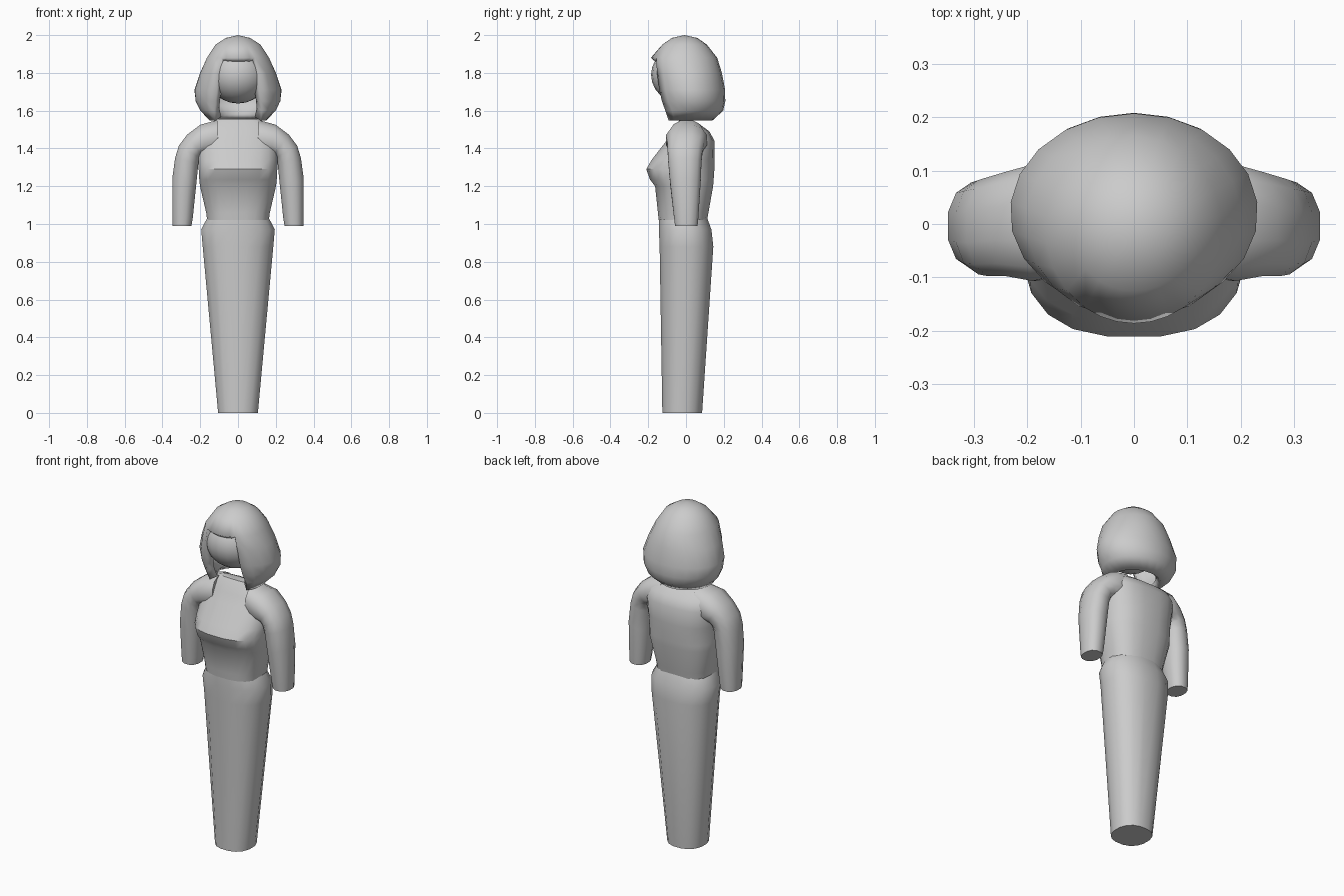
import bpy, bmesh, math

if "Cube" in bpy.data.objects:
    bpy.data.objects.remove(bpy.data.objects["Cube"])


def finish(name, bm, angle=40):
    me = bpy.data.meshes.new(name)
    bm.to_mesh(me)
    bm.free()
    ob = bpy.data.objects.new(name, me)
    bpy.context.collection.objects.link(ob)
    bpy.ops.object.select_all(action='DESELECT')
    ob.select_set(True)
    bpy.context.view_layer.objects.active = ob
    bpy.ops.object.shade_smooth_by_angle(angle=math.radians(angle))
    return ob


def spow(v, p):
    return math.copysign(abs(v) ** (2 / p), v)


def loft(name, sections, n=16, p=2.4, mirror=False):
    """Rings through (x0, z0)-(x1, z1), front y to back y, capped at both ends."""
    bm = bmesh.new()
    for side in ((1, -1) if mirror else (1,)):
        rings = []
        for x0, z0, x1, z1, yf, yb in sections:
            ring = []
            for k in range(n):
                t = 2 * math.pi * (k + 0.5) / n
                s = 0.5 + 0.5 * spow(math.cos(t), p)
                y = (yf + yb) / 2 + (yb - yf) / 2 * spow(math.sin(t), p)
                ring.append(bm.verts.new((side * (x0 + (x1 - x0) * s), y, z0 + (z1 - z0) * s)))
            rings.append(ring)
        for a, b in zip(rings, rings[1:]):
            for k in range(n):
                j = (k + 1) % n
                bm.faces.new((a[k], a[j], b[j], b[k]))
        bm.faces.new(rings[0])
        bm.faces.new(rings[-1])
    bmesh.ops.recalc_face_normals(bm, faces=bm.faces)
    return finish(name, bm)


def level(z, w, yf, yb):
    return (-w, z, w, z, yf, yb)


# Lower body: one tapered form
loft("lower_body", [
    level(0, .107, -.127, .087), level(.88, .19, -.142, .147),
    level(.97, .198, -.146, .137), level(1.03, .167, -.146, .115)], p=2.3)

# Torso with waist, chest and sloping shoulders
loft("torso", [
    level(1.02, .165, -.146, .113), level(1.06, .17, -.15, .12),
    level(1.2, .203, -.165, .145), level(1.235, .207, -.192, .148),
    level(1.29, .21, -.212, .152), level(1.34, .212, -.183, .153),
    level(1.44, .215, -.105, .152), level(1.49, .2, -.075, .125),
    level(1.53, .165, -.05, .07), level(1.555, .11, -.03, .02)], n=20, p=2.6)

# Arms, bending in over the shoulders
loft("arms", [
    (.245, .99, .347, .99, -.06, .063), (.238, 1.03, .349, 1.03, -.065, .067),
    (.22, 1.2, .35, 1.24, -.087, .08), (.208, 1.32, .335, 1.35, -.097, .085),
    (.2, 1.35, .315, 1.415, -.1, .09), (.19, 1.36, .27, 1.475, -.1, .1),
    (.17, 1.36, .2, 1.528, -.11, .115), (.1, 1.36, .11, 1.553, -.09, .1)],
    n=12, p=2.3, mirror=True)

# Bobbed hair: shell with a front opening below the fringe
ROWS = [  # z, half width, front, back, half opening in degrees
    (1.985, .065, -.075, .06, 33), (1.95, .12, -.125, .11, 33),
    (1.88, .166, -.186, .165, 33), (1.8, .202, -.18, .19, 31),
    (1.71, .232, -.165, .207, 29), (1.65, .226, -.155, .208, 32),
    (1.6, .2, -.15, .197, 40), (1.548, .15, -.15, .14, 53)]
FRONT, REAR, FRINGE = 6, 18, 2
bm = bmesh.new()
grid = []
for z, w, yf, yb, deg in ROWS:
    a = math.radians(deg)
    ts = [-a + 2 * a * k / FRONT for k in range(FRONT)]
    ts += [a + (2 * math.pi - 2 * a) * k / REAR for k in range(REAR)]
    grid.append([bm.verts.new((w * math.sin(t), (yf + yb) / 2 - (yb - yf) / 2 * math.cos(t), z))
                 for t in ts])
crown = bm.verts.new((0, -.008, 2))
N = FRONT + REAR
for k in range(N):
    j = (k + 1) % N
    bm.faces.new((crown, grid[0][k], grid[0][j]))
    for r in range(len(ROWS) - 1):
        if r < FRINGE or k >= FRONT:
            bm.faces.new((grid[r][k], grid[r + 1][k], grid[r + 1][j], grid[r][j]))
for v in [v for v in bm.verts if not v.link_faces]:
    bm.verts.remove(v)
hair = finish("hair", bm)
mod = hair.modifiers.new("thickness", 'SOLIDIFY')
mod.thickness = .045
mod.offset = -1

# Blank rounded face inside the hair
bm = bmesh.new()
bmesh.ops.create_uvsphere(bm, u_segments=20, v_segments=12, radius=1)
for v in bm.verts:
    v.co = (v.co.x * .16, v.co.y * .165 - .02, v.co.z * .152 + 1.79)
finish("face", bm)
